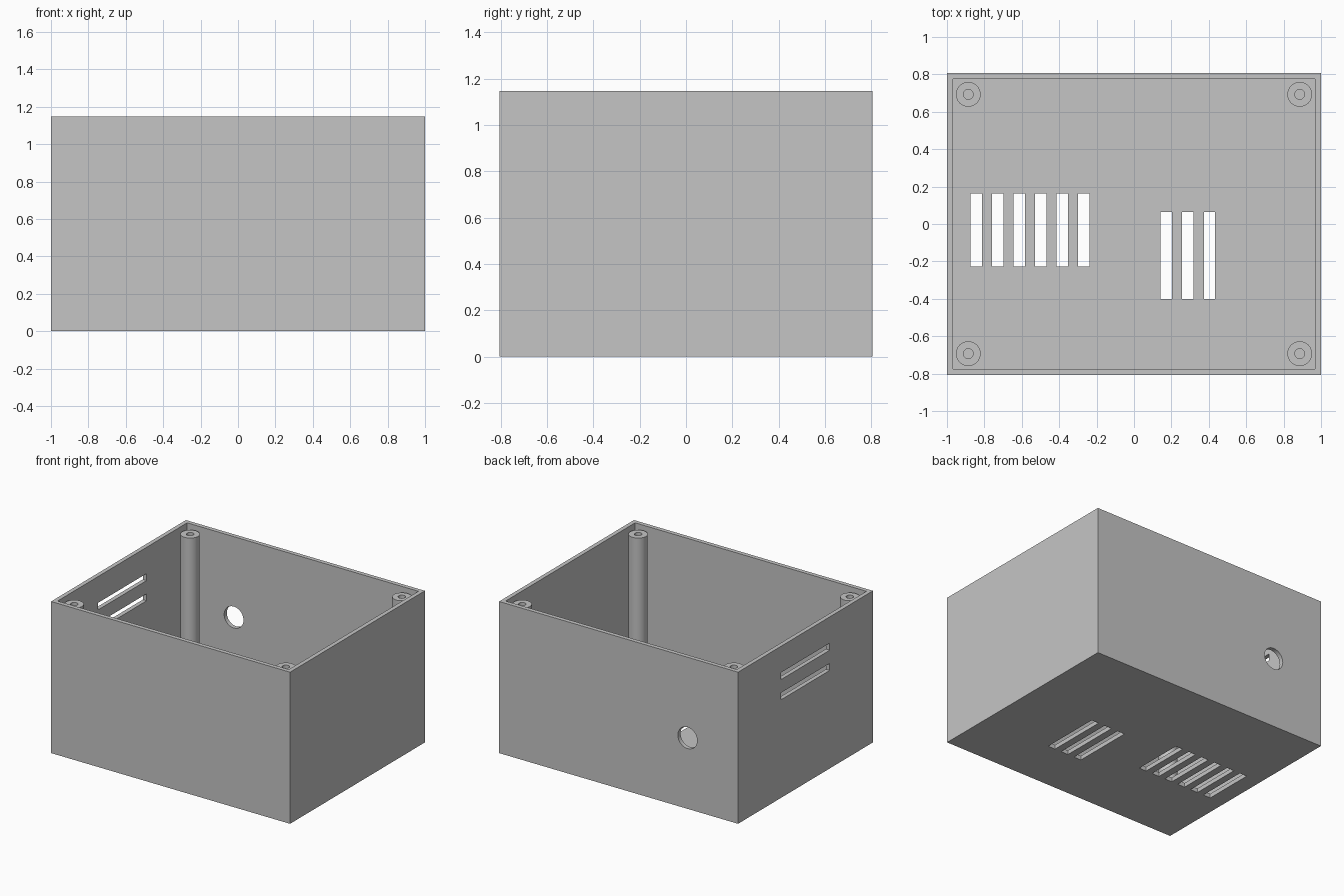
import bpy, bmesh, math
from mathutils import Matrix, Vector

cube = bpy.data.objects.get("Cube")
if cube:
    bpy.data.objects.remove(cube, do_unlink=True)

WIDTH, DEPTH, HEIGHT, WALL = 2.0, 1.612, 1.147, 0.032

grey = bpy.data.materials.new("plain_grey")
grey.use_nodes = True
colour = (0.56, 0.56, 0.56, 1)
grey.diffuse_color = colour
grey.node_tree.nodes["Principled BSDF"].inputs["Base Color"].default_value = colour


def make_object(name, bm):
    mesh = bpy.data.meshes.new(name)
    bmesh.ops.recalc_face_normals(bm, faces=bm.faces)
    bm.to_mesh(mesh)
    bm.free()
    mesh.materials.append(grey)
    obj = bpy.data.objects.new(name, mesh)
    bpy.context.collection.objects.link(obj)
    return obj


def add_box(bm, low, high):
    low, high = Vector(low), Vector(high)
    matrix = Matrix.Translation((low + high) / 2) @ Matrix.Diagonal((*(high - low), 1))
    bmesh.ops.create_cube(bm, size=1, matrix=matrix)


def cut(target, cutter):
    cutter.hide_render = True
    mod = target.modifiers.new("cut", 'BOOLEAN')
    mod.operation, mod.solver, mod.object = 'DIFFERENCE', 'EXACT', cutter
    bpy.context.view_layer.objects.active = target
    bpy.ops.object.modifier_apply(modifier=mod.name)
    bpy.data.objects.remove(cutter, do_unlink=True)


def shade(obj):
    bpy.ops.object.select_all(action='DESELECT')
    obj.select_set(True)
    bpy.context.view_layer.objects.active = obj
    bpy.ops.object.shade_smooth_by_angle(angle=math.radians(30))


# Open-topped enclosure: solid block minus the cavity
bm = bmesh.new()
add_box(bm, (-WIDTH / 2, -DEPTH / 2, 0), (WIDTH / 2, DEPTH / 2, HEIGHT))
enclosure = make_object("enclosure", bm)
inner_x, inner_y = WIDTH / 2 - WALL, DEPTH / 2 - WALL
bm = bmesh.new()
add_box(bm, (-inner_x, -inner_y, WALL), (inner_x, inner_y, HEIGHT + 0.2))
cut(enclosure, make_object("cavity_cutter", bm))

bm = bmesh.new()
# Floor vents: six short slots and three long ones
for count, start, pitch, front, back in ((6, -0.875, 0.115, -0.228, 0.162),
                                         (3, 0.141, 0.116, -0.4, 0.065)):
    for i in range(count):
        x = start + i * pitch
        add_box(bm, (x, front, -0.1), (x + 0.061, back, 0.1))
# Two vents in the right wall
for z in (0.742, 0.895):
    add_box(bm, (-1.1, -0.29, z), (-0.9, 0.29, z + 0.053))
# Round cable hole in the back wall
bmesh.ops.create_cone(
    bm, cap_ends=True, segments=48, radius1=0.081, radius2=0.081, depth=0.2,
    matrix=Matrix.Translation((-0.577, DEPTH / 2, 0.537)) @ Matrix.Rotation(math.pi / 2, 4, 'X'))
cut(enclosure, make_object("openings_cutter", bm))
shade(enclosure)

# Corner screw posts with blind holes, revolved from a profile
POST_R, HOLE_R, POST_TOP, HOLE_BOTTOM = 0.066, 0.026, HEIGHT - WALL, 0.75
profile = ((0, 0.02), (POST_R, 0.02), (POST_R, POST_TOP),
           (HOLE_R, POST_TOP), (HOLE_R, HOLE_BOTTOM), (0, HOLE_BOTTOM))
for side_y, y_name in ((-1, "front"), (1, "back")):
    for side_x, x_name in ((-1, "right"), (1, "left")):
        bm = bmesh.new()
        verts = [bm.verts.new((r, 0, z)) for r, z in profile]
        edges = [bm.edges.new(pair) for pair in zip(verts, verts[1:])]
        bmesh.ops.spin(bm, geom=verts + edges, cent=(0, 0, 0), axis=(0, 0, 1),
                       angle=math.tau, steps=48)
        bmesh.ops.remove_doubles(bm, verts=bm.verts, dist=0.0005)
        post = make_object(f"{y_name}_{x_name}_screw_post", bm)
        post.location = (side_x * 0.886, side_y * 0.693, 0)
        shade(post)
